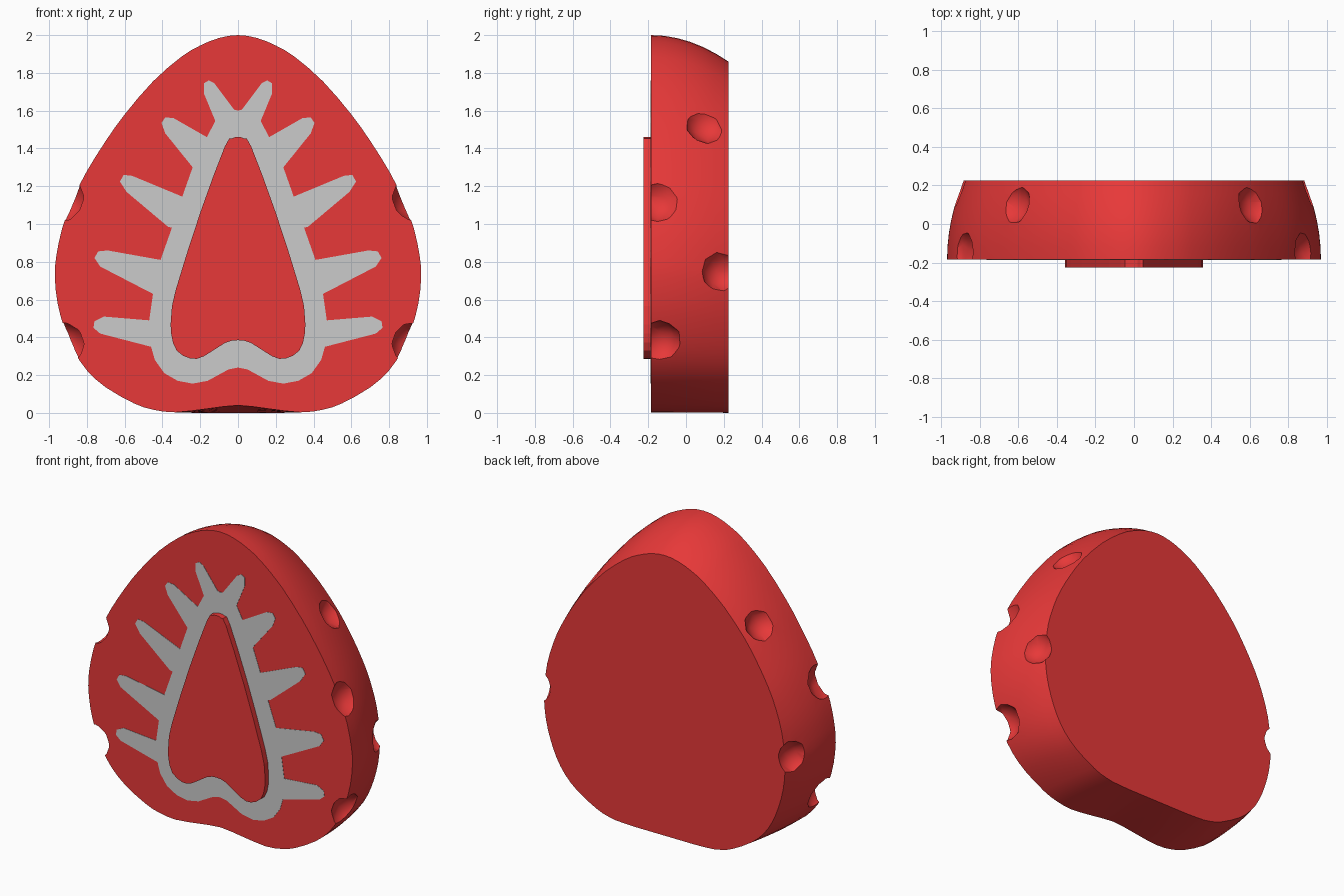
import bpy, bmesh, math

if "Cube" in bpy.data.objects:
    bpy.data.objects.remove(bpy.data.objects["Cube"])

FRONT, BACK = -0.185, 0.225


def material(name, color):
    m = bpy.data.materials.new(name)
    m.diffuse_color = color
    m.use_nodes = True
    m.node_tree.nodes["Principled BSDF"].inputs["Base Color"].default_value = m.diffuse_color
    return m


def full_outline(half):
    # mirror a right half (top centre to bottom centre) into a closed loop
    return half + [(-x, z) for x, z in reversed(half) if x > 0]


def rounded(pts):
    # insert a smooth midpoint on every side of a closed loop
    out, n = [], len(pts)
    for i in range(n):
        a, b, c, d = (pts[(i + k) % n] for k in (-1, 0, 1, 2))
        out.append(b)
        out.append(tuple((9 * (b[k] + c[k]) - a[k] - d[k]) / 16 for k in (0, 1)))
    return out


def loft(name, rings, mat=None):
    # skin a stack of equal rings and cap both ends
    bm = bmesh.new()
    loops = [[bm.verts.new(p) for p in ring] for ring in rings]
    n = len(loops[0])
    for a, b in zip(loops, loops[1:]):
        for i in range(n):
            j = (i + 1) % n
            bm.faces.new((a[i], a[j], b[j], b[i]))
    bm.faces.new(loops[0])
    bm.faces.new(loops[-1][::-1])
    bmesh.ops.recalc_face_normals(bm, faces=bm.faces)
    me = bpy.data.meshes.new(name)
    bm.to_mesh(me)
    bm.free()
    ob = bpy.data.objects.new(name, me)
    bpy.context.collection.objects.link(ob)
    if mat:
        me.materials.append(mat)
    return ob


def slab(name, pts, y0, y1, mat=None):
    return loft(name, [[(x, y, z) for x, z in pts] for y in (y0, y1)], mat)


red = material("red", (0.8, 0.04, 0.04, 1))

# fruit body: outline rounding inwards towards the back
body_half = [(0, 2), (0.1, 1.985), (0.2, 1.945), (0.3, 1.885), (0.45, 1.755),
             (0.6, 1.58), (0.7, 1.44), (0.8, 1.28), (0.87, 1.14), (0.93, 0.98),
             (0.962, 0.83), (0.97, 0.72), (0.955, 0.58), (0.92, 0.45), (0.87, 0.33),
             (0.8, 0.225), (0.7, 0.135), (0.55, 0.05), (0.45, 0.017), (0.33, 0.003),
             (0.16, 0.022), (0, 0.04)]
rings = []
for i in range(7):
    t = i / 6
    k = t * t
    ring = []
    for x, z in rounded(full_outline(body_half)):
        if abs(x) < 0.3 and z < 0.1:      # bottom notch fades out at the back
            z *= 1 - t
        shrink = 0.088 - 0.065 * max(0, min(1, (z - 0.8) / 0.8))   # fuller shoulders
        ring.append((x * (1 - shrink * k), FRONT + (BACK - FRONT) * t, z * (1 - 0.07 * k)))
    rings.append(ring)
body = loft("fruit_body", rings, red)

# seed dents cut into both flanks
dents = [(0.66, 0.115, 1.55, 0.125), (0.945, -0.15, 1.14, 0.135),
         (0.95, 0.2, 0.75, 0.12), (0.93, -0.14, 0.365, 0.125)]
bm = bmesh.new()
for x, y, z, r in dents:
    for s in (1, -1):
        made = bmesh.ops.create_icosphere(bm, subdivisions=2, radius=r)
        bmesh.ops.translate(bm, verts=made["verts"], vec=(s * x, y, z))
me = bpy.data.meshes.new("dent_cutter")
bm.to_mesh(me)
bm.free()
me.materials.append(red)
cutter = bpy.data.objects.new("dent_cutter", me)
cutter.hide_render = True
bpy.context.collection.objects.link(cutter)
mod = body.modifiers.new("dents", "BOOLEAN")
mod.operation = "DIFFERENCE"
mod.solver = "EXACT"
mod.object = cutter
bpy.ops.object.select_all(action="DESELECT")
bpy.context.view_layer.objects.active = body
body.select_set(True)
bpy.ops.object.modifier_apply(modifier="dents")
bpy.data.objects.remove(cutter)
bpy.ops.object.shade_smooth_by_angle(angle=math.radians(30))

# pale flesh pattern with radiating veins, almost flush with the cut face
flesh_half = [(0, 1.6), (0.02, 1.605), (0.125, 1.745), (0.155, 1.76), (0.18, 1.745),
              (0.18, 1.69), (0.12, 1.545), (0.165, 1.46), (0.34, 1.56), (0.385, 1.565),
              (0.405, 1.535), (0.385, 1.48), (0.24, 1.3), (0.295, 1.145), (0.56, 1.255),
              (0.605, 1.26), (0.625, 1.225), (0.59, 1.17), (0.37, 0.985), (0.35, 0.98),
              (0.41, 0.81), (0.69, 0.86), (0.74, 0.855), (0.76, 0.82), (0.73, 0.775),
              (0.45, 0.63), (0.47, 0.49), (0.71, 0.51), (0.76, 0.485), (0.765, 0.45),
              (0.73, 0.42), (0.46, 0.35), (0.44, 0.28), (0.39, 0.21), (0.32, 0.17),
              (0.24, 0.155), (0.16, 0.17), (0.05, 0.23), (0, 0.24)]
slab("flesh_pattern", full_outline(flesh_half), FRONT - 0.002, FRONT + 0.002)

# raised core in the middle
core_half = [(0, 1.46), (0.035, 1.452), (0.07, 1.41), (0.2, 1.06), (0.33, 0.65),
             (0.353, 0.52), (0.354, 0.42), (0.325, 0.33), (0.25, 0.287), (0.18, 0.3),
             (0.07, 0.37), (0, 0.385)]
slab("core", rounded(full_outline(core_half)), -0.225, FRONT + 0.002, red)
